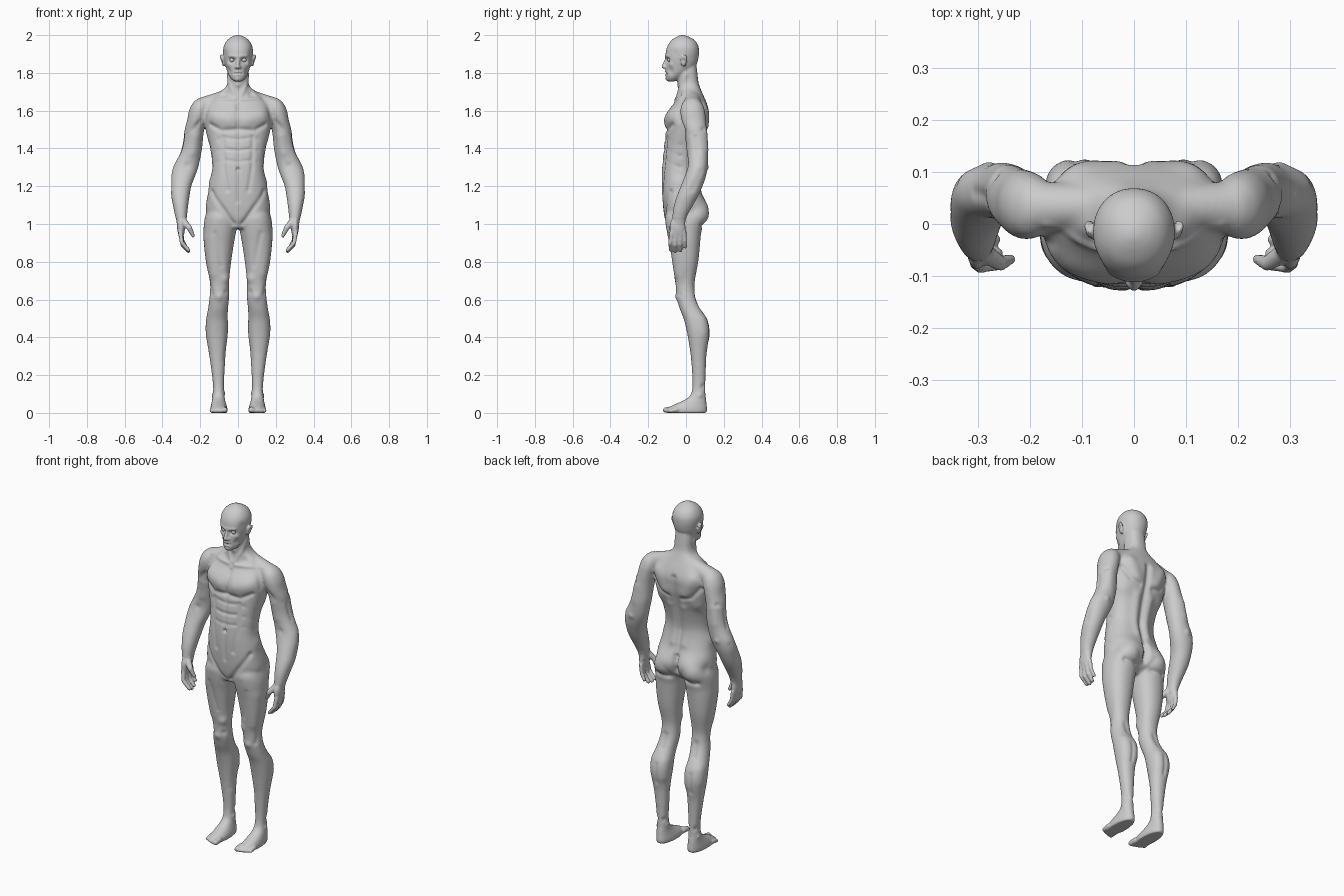
import bpy, bmesh, math
from mathutils import Vector, Matrix, kdtree

bm = bmesh.new()


def spline(a, b, c, d, t):
    return [0.5 * (2 * q + (r - p) * t + (2 * p - 5 * q + 4 * r - s) * t * t
                   + (3 * q - p - 3 * r + s) * t ** 3) for p, q, r, s in zip(a, b, c, d)]


def loft(rings, power=2.2, sides=(1,), n=40, sub=4):
    """Skin over horizontal rings given as (z, x, half width, front y, back y)."""
    pts = []
    for i in range(len(rings) - 1):
        a, d = rings[max(i - 1, 0)], rings[min(i + 2, len(rings) - 1)]
        pts += [spline(a, rings[i], rings[i + 1], d, k / sub) for k in range(sub)]
    pts.append(rings[-1])
    for s in sides:
        loops = []
        for z, x, rx, yf, yb in pts:
            loop = []
            for k in range(n):
                c, q = math.cos(math.tau * k / n), math.sin(math.tau * k / n)
                loop.append(bm.verts.new((
                    s * (x + rx * math.copysign(abs(c) ** (2 / power), c)),
                    (yf + yb) / 2 + (yb - yf) / 2 * math.copysign(abs(q) ** (2 / power), q), z)))
            loops.append(loop)
        for u, v in zip(loops, loops[1:]):
            for k in range(n):
                bm.faces.new((u[k], u[(k + 1) % n], v[(k + 1) % n], v[k]))
        bm.faces.new(loops[0])
        bm.faces.new(loops[-1])


def ball(c, r, tilt=0.0):
    """Mirrored pair of ellipsoids."""
    for s in (1, -1):
        m = (Matrix.Translation((s * c[0], c[1], c[2])) @ Matrix.Rotation(s * tilt, 4, 'Y')
             @ Matrix.Diagonal((*r, 1)))
        bmesh.ops.create_icosphere(bm, subdivisions=3, radius=1, matrix=m)


def chain(*pts, steps=6):
    """Mirrored tapering tube through (x, y, z, radius)."""
    for a, b in zip(pts, pts[1:]):
        for k in range(steps + 1):
            x, y, z, r = Vector(a).lerp(Vector(b), k / steps)
            ball((x, y, z), (r, r, r))


# torso and neck
loft([(.975, 0, .04, -.09, .03), (1.02, 0, .14, -.11, .085), (1.07, 0, .170, -.119, .105),
      (1.12, 0, .167, -.124, .10), (1.18, 0, .155, -.128, .078), (1.25, 0, .142, -.129, .06),
      (1.31, 0, .137, -.126, .058), (1.40, 0, .147, -.118, .078), (1.45, 0, .160, -.112, .095),
      (1.50, 0, .172, -.108, .110), (1.55, 0, .180, -.107, .118), (1.60, 0, .178, -.092, .122),
      (1.65, 0, .150, -.058, .106), (1.69, 0, .110, -.043, .088), (1.72, 0, .070, -.040, .076),
      (1.75, 0, .055, -.044, .066), (1.80, 0, .053, -.050, .060), (1.84, 0, .05, -.05, .055)], 2.4)
# trapezius to shoulder
chain((.055, .035, 1.675, .04), (.185, .032, 1.622, .05))
# head
loft([(1.755, 0, .018, -.098, -.06), (1.765, 0, .033, -.104, -.035), (1.79, 0, .050, -.107, .0),
      (1.82, 0, .061, -.107, .04), (1.85, 0, .069, -.106, .058), (1.88, 0, .075, -.108, .066),
      (1.91, 0, .079, -.107, .069), (1.94, 0, .076, -.099, .066), (1.97, 0, .060, -.08, .049),
      (1.99, 0, .036, -.052, .018), (2.0, 0, .010, -.028, -.008)], 2.15)
# nose
chain((0, -.104, 1.872, .008), (0, -.121, 1.833, .010))
ball((.010, -.112, 1.829), (.008, .010, .007))
# ears
ball((.083, -.012, 1.866), (.007, .018, .034), .22)
ball((.088, -.004, 1.876), (.006, .012, .022), .3)
# arms
loft([(1.665, .187, .025, .005, .06), (1.64, .195, .045, -.02, .085), (1.60, .205, .052, -.03, .10),
      (1.55, .218, .051, -.024, .106), (1.50, .231, .052, -.008, .109), (1.45, .238, .052, .002, .112),
      (1.40, .245, .055, .008, .115), (1.35, .259, .060, .010, .116), (1.30, .277, .067, .008, .114),
      (1.25, .291, .063, -.008, .105), (1.20, .301, .054, -.028, .088), (1.15, .305, .049, -.048, .066),
      (1.10, .304, .041, -.064, .038), (1.05, .302, .033, -.072, .010),
      (1.02, .300, .027, -.072, -.002), (.99, .300, .022, -.075, -.004)], 2.1, (1, -1))
# hands and fingers
ball((.302, -.045, .985), (.021, .043, .058), .05)
chain((.305, -.075, .955, .013), (.297, -.084, .90, .0115), (.262, -.080, .862, .0105))
chain((.305, -.052, .95, .013), (.294, -.058, .89, .0115), (.262, -.056, .856, .0105))
chain((.304, -.029, .95, .013), (.294, -.031, .895, .0115), (.267, -.029, .86, .0105))
chain((.300, -.009, .96, .012), (.294, -.006, .912, .0105), (.275, -.003, .878, .0095))
chain((.290, -.055, 1.015, .02), (.258, -.076, .98, .015), (.238, -.068, .938, .0105))
# legs and feet
loft([(1.09, .09, .07, -.09, .09), (1.04, .092, .082, -.11, .105), (1.0, .093, .088, -.108, .092),
      (.95, .097, .085, -.10, .08), (.90, .101, .080, -.09, .075), (.80, .103, .067, -.073, .065),
      (.70, .099, .052, -.057, .047), (.65, .098, .050, -.053, .047), (.60, .100, .052, -.047, .057),
      (.55, .106, .053, -.033, .080), (.50, .111, .057, -.013, .109), (.45, .112, .059, .0, .124),
      (.40, .112, .056, .01, .124), (.35, .111, .049, .018, .115), (.30, .109, .043, .025, .108),
      (.20, .105, .033, .033, .104), (.13, .103, .029, .033, .103), (.09, .103, .031, .02, .104),
      (.065, .103, .035, -.015, .107), (.045, .102, .040, -.06, .109), (.025, .101, .045, -.10, .111),
      (.008, .101, .045, -.105, .11), (0, .101, .042, -.10, .104)], 2.2, (1, -1))
# toes
for i, y in enumerate((-.108, -.106, -.100, -.092, -.082)):
    r = .015 if i == 0 else .011
    chain((.072 + i * .0165, y + .035, .018, r + .002), (.070 + i * .0175, y, r, r), steps=4)

# fuse all parts into one skin
bmesh.ops.recalc_face_normals(bm, faces=bm.faces)
raw = bpy.data.meshes.new("raw")
bm.to_mesh(raw)
bm.free()
body = bpy.data.objects.new("body", raw)
bpy.context.collection.objects.link(body)
fuse = body.modifiers.new("fuse", 'REMESH')
fuse.mode, fuse.voxel_size = 'VOXEL', .0055
relax = body.modifiers.new("relax", 'SMOOTH')
relax.factor, relax.iterations = .5, 4
skin = bpy.data.meshes.new_from_object(body.evaluated_get(bpy.context.evaluated_depsgraph_get()))
body.modifiers.clear()
body.data = skin
bm = bmesh.new()
bm.from_mesh(skin)
soft = [v for v in bm.verts if .09 < v.co.z < 1.75 and not (v.co.z < 1.04 and abs(v.co.x) > .21)]
for _ in range(10):
    bmesh.ops.smooth_vert(bm, verts=soft, factor=.5, use_axis_x=True, use_axis_y=True, use_axis_z=True)
bm.normal_update()
bm.verts.ensure_lookup_table()
tree = kdtree.KDTree(len(bm.verts))
for v in bm.verts:
    tree.insert(v.co, v.index)
tree.balance()
shift = [0.0] * len(bm.verts)


def stroke(r, amount, *pts):
    """Mirrored sculpt stroke: raise or carve the skin along a path."""
    for s in ((1, -1) if any(p[0] for p in pts) else (1,)):
        path = [Vector((s * p[0], p[1], p[2])) for p in pts]
        best = {}
        for a, b in zip(path, path[1:] or path):
            ab = b - a
            for co, i, _ in tree.find_range((a + b) / 2, ab.length / 2 + 2.3 * r):
                t = min(1, max(0, (co - a).dot(ab) / ab.length_squared)) if ab.length else 0
                d = (co - a - ab * t).length
                best[i] = min(best.get(i, 9), d)
        for i, d in best.items():
            shift[i] += amount * math.exp(-(d / r) ** 2)


# chest and collarbones
stroke(.042, .012, (.055, -.105, 1.555), (.125, -.09, 1.575))
stroke(.013, -.009, (.015, -.112, 1.50), (.09, -.108, 1.495), (.145, -.075, 1.525))
stroke(.012, -.010, (0, -.11, 1.50), (0, -.075, 1.63))
stroke(.011, .007, (.02, -.052, 1.655), (.09, -.045, 1.665), (.17, -.01, 1.67))
stroke(.02, -.008, (.07, -.035, 1.69))
stroke(.015, -.008, (.165, -.045, 1.63), (.185, -.04, 1.55))
# abdomen
stroke(.010, -.006, (0, -.128, 1.12), (0, -.128, 1.25), (0, -.112, 1.48))
for z in (1.45, 1.39, 1.33):
    stroke(.010, -.005, (.01, -.118, z), (.06, -.113, z + .006))
    stroke(.011, -.004, (.10, -.09, z), (.14, -.03, z - .03))
stroke(.012, -.006, (.055, -.12, 1.18), (.073, -.112, 1.30), (.078, -.10, 1.46))
stroke(.009, -.012, (0, -.128, 1.29))
stroke(.014, -.009, (.135, -.08, 1.17), (.08, -.11, 1.08), (.025, -.105, 1.0))
stroke(.035, .008, (.13, -.03, 1.22))
# back
stroke(.018, -.013, (0, .09, 1.16), (0, .06, 1.27), (0, .10, 1.45), (0, .12, 1.60))
stroke(.024, .008, (.035, .07, 1.2), (.038, .06, 1.3), (.045, .085, 1.42))
stroke(.035, .010, (.07, .112, 1.52), (.11, .10, 1.61))
stroke(.014, -.008, (.045, .11, 1.48), (.10, .095, 1.50), (.15, .08, 1.56))
stroke(.04, .007, (.13, .07, 1.44))
# buttocks
stroke(.055, .022, (.085, .095, 1.07))
stroke(.017, -.026, (0, .10, 1.13), (0, .10, 1.0))
stroke(.014, -.011, (.03, .085, .99), (.13, .08, .995))
stroke(.03, -.008, (.165, .04, 1.08))
# thighs and knees
stroke(.028, .005, (.15, -.05, .92), (.135, -.05, .74))
stroke(.024, .008, (.066, -.045, .71))
stroke(.014, -.004, (.12, -.095, .95), (.085, -.075, .78))
stroke(.020, .007, (.10, -.048, .615))
stroke(.014, -.005, (.135, -.03, .63), (.14, .0, .75))
stroke(.014, -.005, (.068, -.035, .64))
stroke(.018, -.006, (.10, .05, .62), (.105, .075, .56))
# calves and ankles
stroke(.028, .005, (.08, .10, .48), (.083, .10, .40))
stroke(.026, .004, (.145, .09, .49), (.145, .09, .43))
stroke(.011, -.005, (.112, .124, .47), (.112, .12, .36))
stroke(.013, -.005, (.075, .05, .46), (.085, .05, .28))
stroke(.012, .006, (.075, .065, .105))
stroke(.012, .006, (.132, .072, .092))
stroke(.014, -.006, (.08, .09, .14))
stroke(.014, -.006, (.127, .09, .14))
# arms
stroke(.03, .008, (.225, .04, 1.59))
stroke(.013, -.006, (.20, -.025, 1.54), (.265, .03, 1.475), (.265, .09, 1.50))
stroke(.026, .006, (.225, .0, 1.46), (.24, .005, 1.38))
stroke(.028, .005, (.255, .11, 1.48), (.265, .112, 1.40))
stroke(.013, -.005, (.288, .05, 1.46), (.305, .06, 1.37))
stroke(.016, .006, (.28, .115, 1.30))
stroke(.013, -.005, (.335, .075, 1.28), (.345, .03, 1.18))
stroke(.016, -.005, (.27, .005, 1.31))
# neck
stroke(.011, .006, (.05, .0, 1.79), (.035, -.03, 1.72), (.013, -.045, 1.67))
stroke(.012, .006, (0, -.046, 1.735))
# face
stroke(.013, -.014, (.028, -.101, 1.868), (.036, -.098, 1.868))
stroke(.009, .005, (.010, -.108, 1.886), (.045, -.096, 1.888))
stroke(.013, .005, (.052, -.08, 1.845))
stroke(.017, -.006, (.046, -.08, 1.808))
stroke(.0055, -.006, (0, -.108, 1.797), (.02, -.104, 1.796))
stroke(.005, .004, (0, -.108, 1.804), (.015, -.106, 1.803))
stroke(.005, .004, (0, -.108, 1.789), (.013, -.106, 1.790))
stroke(.010, .004, (0, -.104, 1.767))
stroke(.022, -.004, (.07, -.06, 1.905))
stroke(.009, -.006, (.086, -.016, 1.866))

for v in bm.verts:
    v.co += v.normal * shift[v.index]
    v.co.z = max(v.co.z, 0)
for f in bm.faces:
    f.smooth = True
bm.to_mesh(skin)
bm.free()
bpy.data.meshes.remove(raw)

# eyes
for side, s in (("left", 1), ("right", -1)):
    eye = bpy.data.meshes.new("eye_" + side)
    e = bmesh.new()
    bmesh.ops.create_uvsphere(e, u_segments=24, v_segments=16, radius=.0125,
                              matrix=Matrix.Translation((s * .032, -.085, 1.868)))
    for f in e.faces:
        f.smooth = True
    e.to_mesh(eye)
    e.free()
    bpy.context.collection.objects.link(bpy.data.objects.new("eye_" + side, eye))
